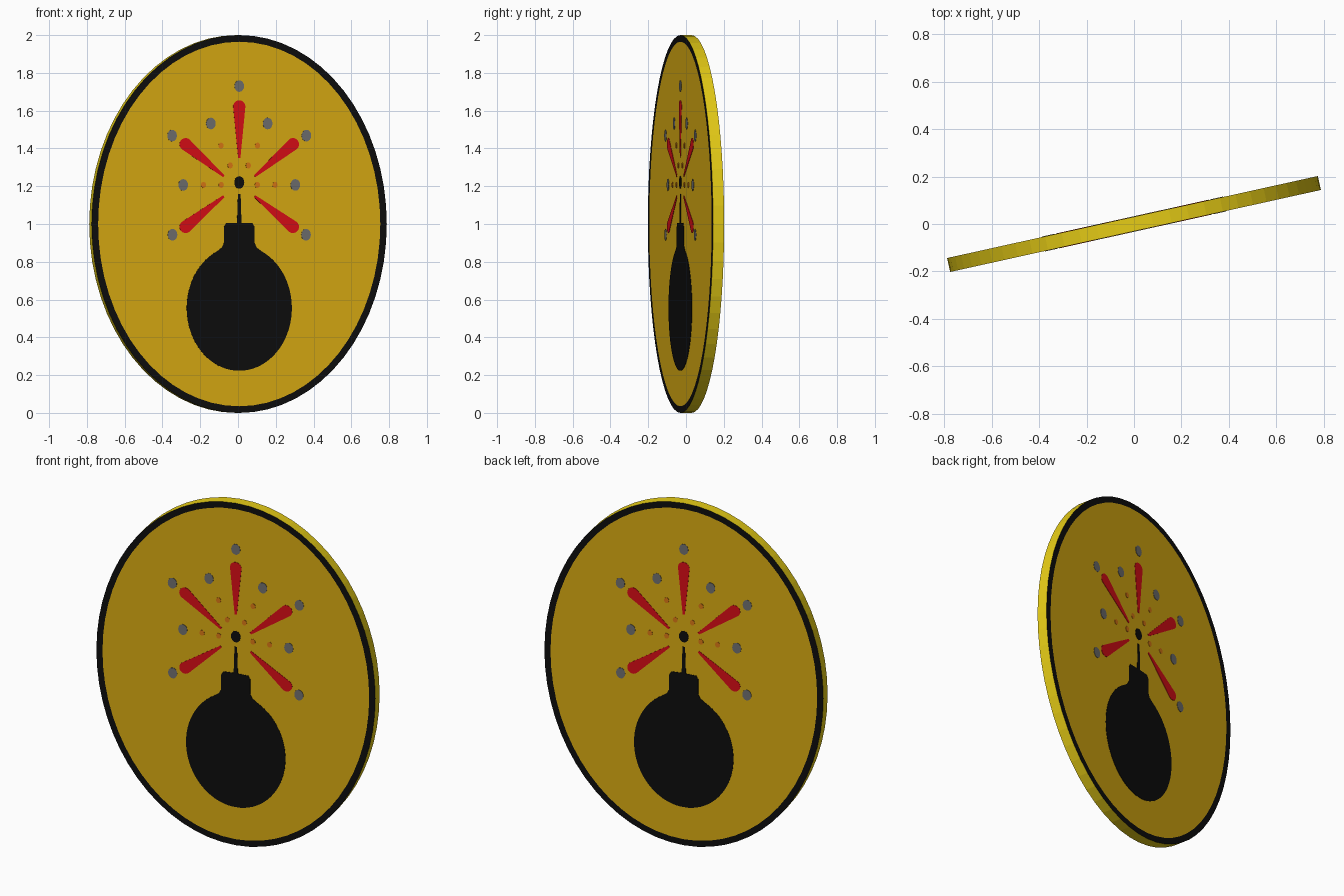
import bpy, bmesh, math
from mathutils import Matrix, Vector

if "Cube" in bpy.data.objects:
    bpy.data.objects.remove(bpy.data.objects["Cube"])

TURN = math.atan2(0.345, 1.56)      # the coin is turned slightly about z
RU, RZ, HALF = 0.80, 1.00, 0.03     # oval half width, half height, half thickness
PLATE = 0.002


def material(name, rgb):
    m = bpy.data.materials.new(name)
    m.diffuse_color = (*rgb, 1)
    m.use_nodes = True
    m.node_tree.nodes["Principled BSDF"].inputs["Base Color"].default_value = m.diffuse_color
    return m


BLACK = material("black", (0.004, 0.004, 0.004))
GOLD = material("gold", (0.70, 0.41, 0.006))
YELLOW = material("rim yellow", (0.80, 0.61, 0.008))
RED = material("red", (0.70, 0.004, 0.008))
GREY = material("grey", (0.16, 0.16, 0.16))
ORANGE = material("orange", (0.70, 0.19, 0.007))


def finish(name, bm, mats):
    bmesh.ops.recalc_face_normals(bm, faces=bm.faces[:])
    bm.transform(Matrix.Rotation(TURN, 4, 'Z'))
    me = bpy.data.meshes.new(name)
    bm.to_mesh(me)
    bm.free()
    for m in mats:
        me.materials.append(m)
    ob = bpy.data.objects.new(name, me)
    bpy.context.collection.objects.link(ob)
    return ob


def oval(u, z, ru, rz, n=20):
    return [(u + ru * math.cos(2 * math.pi * i / n),
             z + rz * math.sin(2 * math.pi * i / n)) for i in range(n)]


def plates(name, outlines, mat):
    """Thin painted plates, repeated on the front and the back face."""
    bm = bmesh.new()
    for spin in (0, math.pi):
        rot = Matrix.Rotation(spin, 3, 'Z')
        for pts in outlines:
            rings = [[bm.verts.new(rot @ Vector((u, y, z))) for u, z in pts]
                     for y in (-HALF - PLATE, -HALF + 0.001)]
            bm.faces.new(rings[0])
            bm.faces.new(rings[1][::-1])
            n = len(pts)
            for i in range(n):
                j = (i + 1) % n
                bm.faces.new((rings[0][i], rings[1][i], rings[1][j], rings[0][j]))
    return finish(name, bm, [mat])


# Oval coin: yellow rim, black border ring and gold face on both sides
bm = bmesh.new()
N = 64
loops = []
for y, inset in ((-HALF, 0.035), (-HALF, 0), (HALF, 0), (HALF, 0.035)):
    loops.append([bm.verts.new((u, y, z))
                  for u, z in oval(0, 1, RU - inset, RZ - inset, N)])
for k, mat in ((0, 1), (1, 2), (2, 1)):
    a, b = loops[k], loops[k + 1]
    for i in range(N):
        j = (i + 1) % N
        bm.faces.new((a[i], a[j], b[j], b[i])).material_index = mat
bm.faces.new(loops[0])
bm.faces.new(loops[3][::-1])
finish("oval_coin", bm, [GOLD, BLACK, YELLOW])

# Bomb silhouette: round body, neck and fuse from one mirrored half profile
half = [(0.285 * math.cos(math.radians(a)), 0.555 + 0.332 * math.sin(math.radians(a)))
        for a in range(-85, 66, 5)]
half += [(0.095, 0.875), (0.083, 0.90), (0.083, 0.985), (0.072, 1.004),
         (0.012, 1.006), (0.007, 1.16)]
plates("bomb", [half + [(-u, z) for u, z in reversed(half)]], BLACK)

# Spark centre at the end of the fuse
plates("spark_centre", [oval(0, 1.22, 0.027, 0.033)], BLACK)


# Red teardrop rays: narrow inside, rounded outside
def ray(start, end, w0=0.006, w1=0.033):
    s, e = Vector(start), Vector(end)
    d = (e - s).normalized()
    p = Vector((-d.y, d.x))
    pts = [s + p * w0, s - p * w0]
    for i in range(13):
        t = math.pi * i / 12
        pts.append(e - p * w1 * math.cos(t) + d * w1 * math.sin(t))
    return [tuple(v) for v in pts]


rays = [ray((0, 1.35), (0, 1.622))]
for s in (-1, 1):
    rays.append(ray((s * 0.084, 1.253), (s * 0.291, 1.422)))
    rays.append(ray((s * 0.084, 1.147), (s * 0.291, 0.985)))
plates("red_rays", rays, RED)


# Scattered grey and orange spark dots
def dots(points, ru, rz):
    return [oval(s * u, z, ru, rz, 16) for u, z in points
            for s in ((-1, 1) if u else (1,))]


plates("grey_sparks", dots([(0, 1.73), (0.154, 1.532), (0.364, 1.468),
                            (0.304, 1.207), (0.362, 0.943)], 0.026, 0.031), GREY)
plates("orange_sparks", dots([(0.099, 1.415), (0.049, 1.31),
                              (0.194, 1.207), (0.098, 1.207)], 0.014, 0.016), ORANGE)
